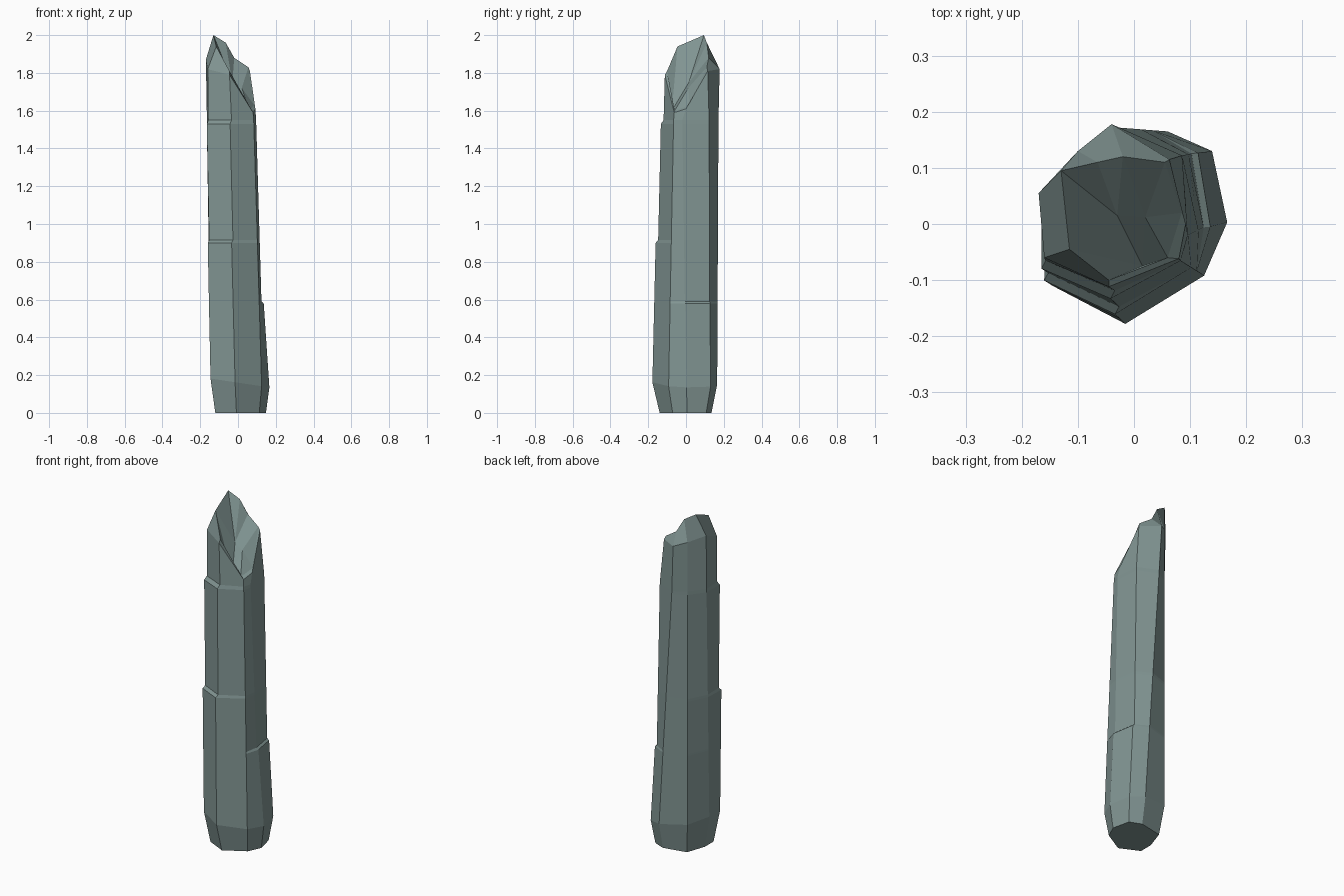
import bpy
import bmesh
from mathutils import Vector

cube = bpy.data.objects.get("Cube")
if cube:
    bpy.data.objects.remove(cube, do_unlink=True)

# One stone colour
stone = bpy.data.materials.new("grey_green_stone")
stone.use_nodes = True
colour = (0.22, 0.30, 0.29, 1)
stone.diffuse_color = colour
shader = next(n for n in stone.node_tree.nodes if n.type == "BSDF_PRINCIPLED")
shader.inputs["Base Color"].default_value = colour
shader.inputs["Roughness"].default_value = 0.8

# Eight corners of the shaft, counterclockwise from front left
LOW = [(-.13, -.083), (0, -.151), (.125, -.092), (.137, 0),
       (.11, .127), (.06, .165), (-.1, .13), (-.145, -.01)]
HIGH = [(-.158, -.065), (-.035, -.118), (.082, -.065), (.095, -.02),
        (.085, .122), (-.03, .172), (-.1, .13), (-.165, .045)]
SHOULDER = [(-.16, -.06, 1.82), (-.045, -.112, 1.79), (.08, -.062, 1.59), (.092, 0, 1.61),
            (.063, .115, 1.81), (-.04, .178, 1.82), (-.1, .13, 1.84), (-.17, .055, 1.87)]
RIM = [(-.115, -.045, 1.94), (-.045, -.1, 1.81), (.06, -.06, 1.6), (.085, .02, 1.63),
       (.055, .11, 1.83), (-.02, .12, 1.88), (-.065, .11, 1.96), (-.13, .095, 2)]
FRONT_OUT = Vector((-.5, -.87))
SIDE_OUT = Vector((.97, .1))
BASE_Z, TOP_Z = .16, 1.58
COUNT = len(LOW)


def corner(i, z):
    """Corner of the tapering shaft, with the raised slabs added below their ledges."""
    t = (z - BASE_Z) / (TOP_Z - BASE_Z)
    p = Vector(LOW[i]).lerp(Vector(HIGH[i]), t)
    if i in (0, 1):
        p += FRONT_OUT * (.016 * (z < 1.54) + .015 * (z < .91))
    if i in (3, 4) and z < .585:
        p += SIDE_OUT * (.03 - .043 * (z - BASE_Z))
    return p


bm = bmesh.new()


def ring(points):
    return [bm.verts.new(p) for p in points]


# Chamfered foot
rings = []
low = [corner(i, BASE_Z) for i in range(COUNT)]
rings.append(ring([(p.x * .86 + .005, p.y * .8 + .003, 0) for p in low]))
rings.append(ring([(p.x, p.y, BASE_Z - .15 * p.x) for p in low]))

# Shaft with sharp ledges
for z in (.58, .59, .9, .915, 1.53, 1.55):
    row = []
    for i in range(COUNT):
        p = corner(i, z)
        row.append((p.x, p.y, z))
    rings.append(ring(row))

# Broken shoulder and rim
rings.append(ring(SHOULDER))
rings.append(ring(RIM))
for lower, upper in zip(rings, rings[1:]):
    for i in range(COUNT):
        j = (i + 1) % COUNT
        bm.faces.new((lower[i], lower[j], upper[j], upper[i]))
bm.faces.new(rings[0][::-1])

# Jagged hollow inside the broken top
a, b, c, d, e, f, g, h = rings[-1]
p, q, r = ring([(.015, -.075, 1.6), (-.03, .015, 1.75), (.02, .012, 1.72)])
for face in ((a, b, p), (b, c, p), (c, r, p), (c, d, r), (d, e, r), (e, f, r),
             (f, q, r), (f, g, q), (g, h, q), (h, a, q), (a, p, q), (p, r, q)):
    bm.faces.new(face)

bmesh.ops.recalc_face_normals(bm, faces=bm.faces)
mesh = bpy.data.meshes.new("stone_pillar")
bm.to_mesh(mesh)
bm.free()
mesh.materials.append(stone)
pillar = bpy.data.objects.new("stone_pillar", mesh)
bpy.context.collection.objects.link(pillar)
